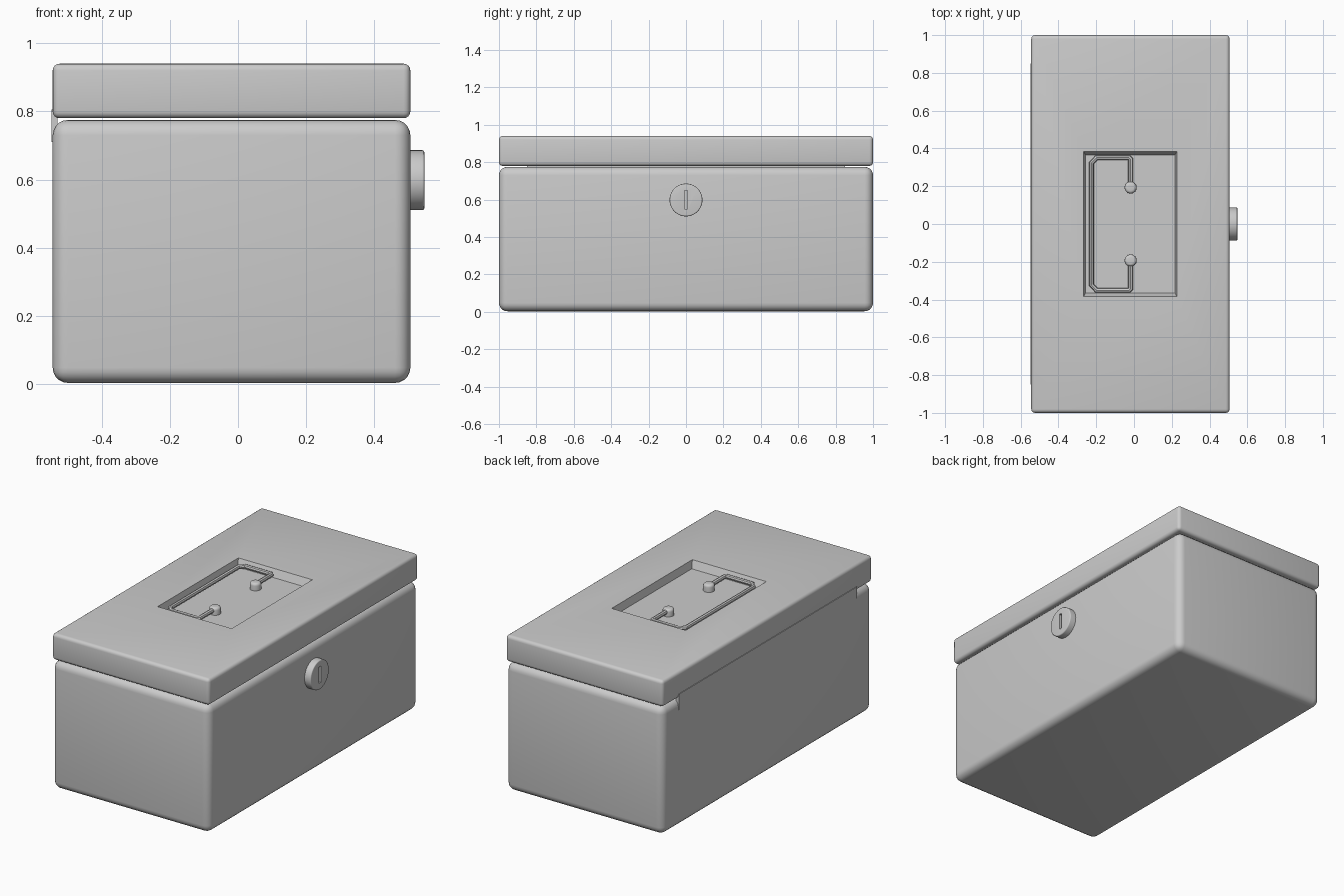
import bpy, bmesh
from math import radians
from mathutils import Matrix, Vector

if "Cube" in bpy.data.objects:
    bpy.data.objects.remove(bpy.data.objects["Cube"])


def finish(bm, name, smooth=True):
    bmesh.ops.recalc_face_normals(bm, faces=bm.faces)
    me = bpy.data.meshes.new(name)
    bm.to_mesh(me)
    bm.free()
    ob = bpy.data.objects.new(name, me)
    bpy.context.collection.objects.link(ob)
    if smooth:
        shade(ob)
    return ob


def activate(ob):
    bpy.ops.object.select_all(action='DESELECT')
    ob.select_set(True)
    bpy.context.view_layer.objects.active = ob


def shade(ob):
    activate(ob)
    bpy.ops.object.shade_smooth_by_angle(angle=radians(35))


def box(name, lo, hi, bevel=0.0, segs=4, taper=0.0):
    lo, hi = Vector(lo), Vector(hi)
    bm = bmesh.new()
    bmesh.ops.create_cube(bm, size=1)
    for v in bm.verts:
        v.co = Vector(((lo[i] + hi[i]) / 2 + v.co[i] * (hi[i] - lo[i])) for i in range(3))
        if taper and v.co.z < (lo.z + hi.z) / 2:
            v.co.x += taper * 0.5 * (1 if v.co.x < 0 else -1)
            v.co.y += taper * (1 if v.co.y < 0 else -1)
    if bevel:
        bmesh.ops.bevel(bm, geom=bm.edges[:], offset=bevel, segments=segs,
                        profile=0.5, affect='EDGES')
    return finish(bm, name)


def cylinder(name, radius, depth, matrix, bevel, sides=32):
    bm = bmesh.new()
    bmesh.ops.create_cone(bm, cap_ends=True, segments=sides, radius1=radius,
                          radius2=radius, depth=depth)
    rim = [e for e in bm.edges if all(v.co.z > 0 for v in e.verts)]
    bmesh.ops.bevel(bm, geom=rim, offset=bevel, segments=4, profile=0.5, affect='EDGES')
    bmesh.ops.transform(bm, matrix=matrix, verts=bm.verts)
    return finish(bm, name)


def cut(ob, cutter):
    mod = ob.modifiers.new("cut", 'BOOLEAN')
    mod.operation, mod.solver, mod.object = 'DIFFERENCE', 'EXACT', cutter
    activate(ob)
    bpy.ops.object.modifier_apply(modifier=mod.name)
    bpy.data.objects.remove(cutter)
    shade(ob)


# Box body and lid
box("body", (-0.544, -1, 0.003), (0.506, 1, 0.775), 0.045, 5)
lid = box("lid", (-0.544, -1, 0.78), (0.506, 1, 0.94), 0.02, 4)

# Handle recess in the lid, with slightly sloping walls
FLOOR = 0.895
cut(lid, box("recess_cutter", (-0.277, -0.405, FLOOR), (0.237, 0.405, 0.985), taper=0.04))

# Hinge strip along the back
box("hinge", (-0.548, -0.85, 0.71), (-0.53, 0.85, 0.806))

# Lock with key slot
lock = cylinder("lock", 0.088, 0.06, Matrix.Translation((0.517, 0, 0.598))
                @ Matrix.Rotation(radians(90), 4, 'Y'), 0.006, 40)
cut(lock, box("slot_cutter", (0.53, -0.009, 0.55), (0.57, 0.009, 0.648)))

# Handle knobs
for side, label in ((1, "back"), (-1, "front")):
    cylinder("handle_knob_" + label, 0.032, 0.05,
             Matrix.Translation((-0.018, side * 0.193, 0.914)), 0.015, 16)

# Folding wire handle
half = [(-0.018, 0.193), (-0.018, 0.343), (-0.026, 0.351), (-0.198, 0.351), (-0.225, 0.323)]
path = half + [(x, -y) for x, y in reversed(half)]
curve = bpy.data.curves.new("handle", 'CURVE')
curve.dimensions = '3D'
curve.bevel_depth = 0.0135
curve.bevel_resolution = 2
curve.use_fill_caps = True
spline = curve.splines.new('POLY')
spline.points.add(len(path) - 1)
for p, (x, y) in zip(spline.points, path):
    p.co = (x, y, 0.92, 1)
handle = bpy.data.objects.new("handle", curve)
bpy.context.collection.objects.link(handle)
activate(handle)
bpy.ops.object.convert(target='MESH')
shade(bpy.context.view_layer.objects.active)
